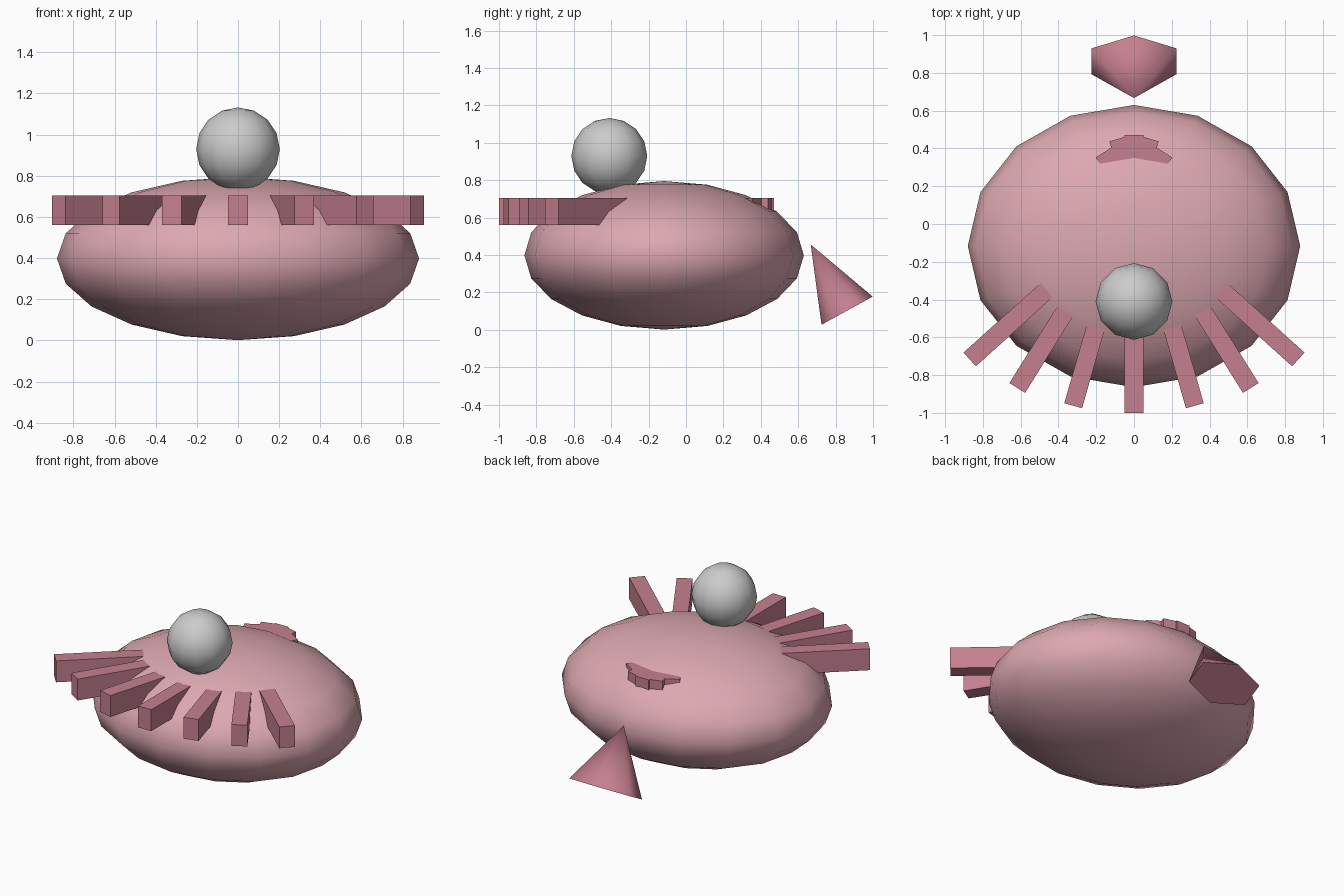
import bpy
from math import sin, cos, radians

if "Cube" in bpy.data.objects:
    bpy.data.objects.remove(bpy.data.objects["Cube"])


def material(name, rgb):
    m = bpy.data.materials.new(name)
    m.diffuse_color = (*rgb, 1)
    m.use_nodes = True
    m.node_tree.nodes["Principled BSDF"].inputs["Base Color"].default_value = m.diffuse_color
    return m


body_pink = material("body_pink", (0.72, 0.39, 0.44))
deep_pink = material("deep_pink", (0.56, 0.215, 0.28))


def finish(name, mat=None, smooth_angle=None):
    ob = bpy.context.object
    ob.name = name
    if mat:
        ob.data.materials.append(mat)
    bpy.ops.object.transform_apply(location=False, rotation=False, scale=True)
    if smooth_angle:
        bpy.ops.object.shade_smooth_by_angle(angle=radians(smooth_angle))
    return ob


# Flattened body
bpy.ops.mesh.primitive_uv_sphere_add(segments=16, ring_count=10, radius=1,
                                     location=(0, -0.117, 0.398))
bpy.context.object.scale = (0.88, 0.747, 0.397)
finish("body", body_pink, 60)

# Round head
bpy.ops.mesh.primitive_uv_sphere_add(segments=12, ring_count=8, radius=0.203,
                                     location=(0, -0.41, 0.929))
finish("head", None, 60)

# Fan of long bars running through the body; (angle, outer end x, outer end y)
LENGTH = 1.47
fan = [(0, 0, -1.0), (16, 0.322, -0.962), (32, 0.618, -0.868), (48, 0.87, -0.717)]
for i, (deg, x, y) in enumerate(fan):
    for side in ((1, -1) if i else (1,)):
        a = radians(deg)
        centre = (side * (x - sin(a) * LENGTH / 2), y + cos(a) * LENGTH / 2, 0.632)
        bpy.ops.mesh.primitive_cube_add(size=1, location=centre,
                                        rotation=(0, 0, side * a))
        bpy.context.object.scale = (0.098, LENGTH, 0.145)
        finish(f"fan_bar_{i}_{'right' if side > 0 else 'left'}", deep_pink)

# Flattened six-sided tail cone, tip towards the body
bpy.ops.mesh.primitive_cone_add(vertices=6, radius1=1, radius2=0, depth=0.404,
                                location=(0, 0.764, 0.279),
                                rotation=(radians(28.8), 0, 0))
bpy.context.object.scale = (0.26, 0.156, 1)
finish("tail", deep_pink, 70)
